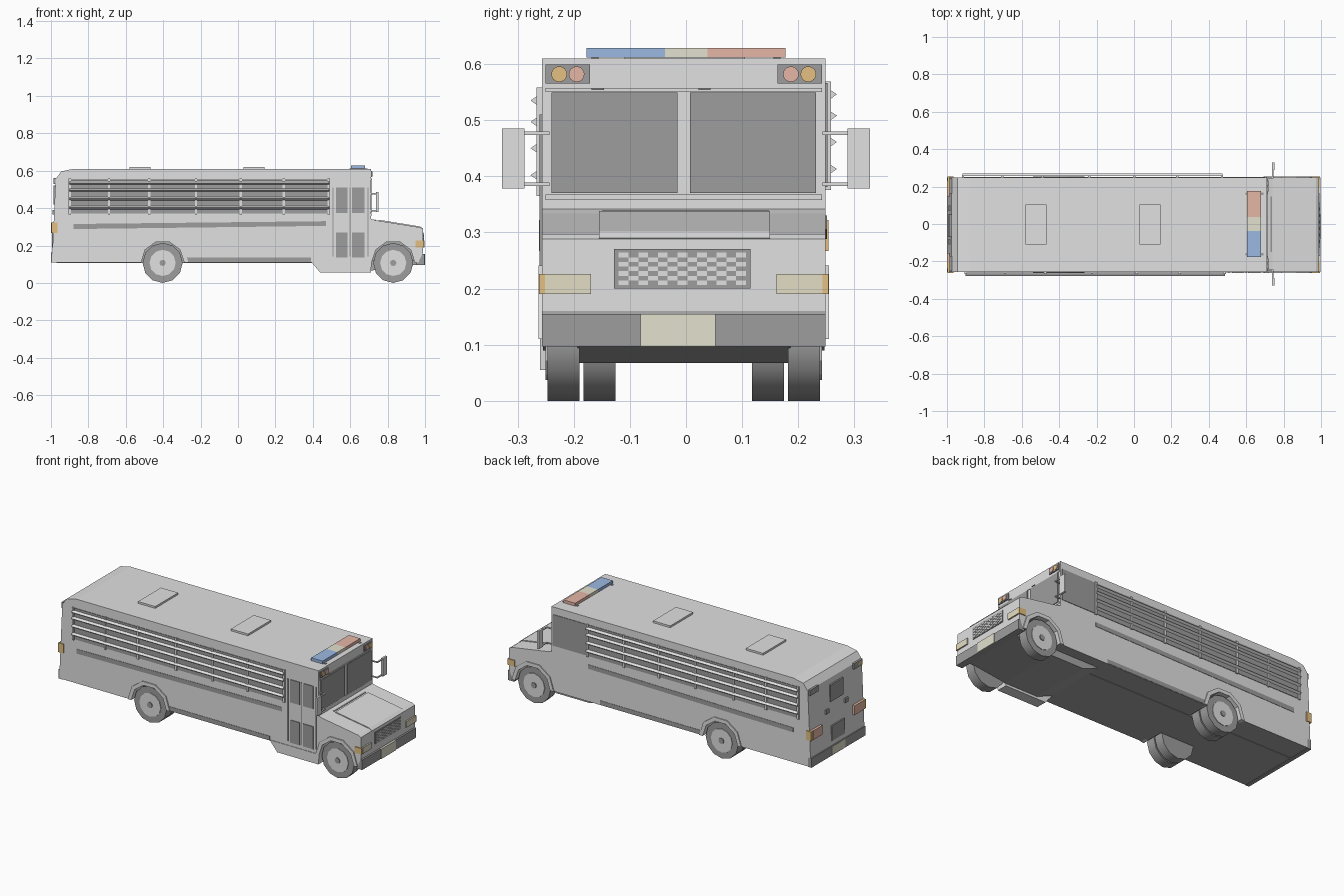
import bpy, bmesh, math
from mathutils import Matrix, Vector

old = bpy.data.objects.get("Cube")
if old:
    bpy.data.objects.remove(old)


def material(name, r, g, b):
    m = bpy.data.materials.new(name)
    m.use_nodes = True
    m.diffuse_color = (r, g, b, 1)
    m.node_tree.nodes["Principled BSDF"].inputs["Base Color"].default_value = (r, g, b, 1)
    return m


PAINT = material("light grey paint", 0.75, 0.75, 0.75)
DARK = material("dark grey", 0.34, 0.34, 0.34)
BELLY = material("underbody grey", 0.39, 0.39, 0.39)
AMBER = material("amber lens", 0.77, 0.53, 0.22)
RED = material("red lens", 0.78, 0.47, 0.38)
BLUE = material("blue lens", 0.33, 0.49, 0.77)
CREAM = material("cream", 0.77, 0.75, 0.61)
LAMP = material("headlight glass", 0.77, 0.73, 0.56)

MID, HALF = -0.004, 0.253        # centre line and half width of the body


def finish(name, bm, *mats):
    bmesh.ops.recalc_face_normals(bm, faces=bm.faces)
    me = bpy.data.meshes.new(name)
    bm.to_mesh(me)
    bm.free()
    for m in mats:
        me.materials.append(m)
    ob = bpy.data.objects.new(name, me)
    bpy.context.collection.objects.link(ob)
    return ob


def add_box(bm, x, y, z):
    size = [abs(a[1] - a[0]) for a in (x, y, z)]
    mid = [(a[0] + a[1]) / 2 for a in (x, y, z)]
    bmesh.ops.create_cube(bm, size=1, matrix=Matrix.Translation(mid) @ Matrix.Diagonal((*size, 1)))


def boxes(name, mat, *specs):
    bm = bmesh.new()
    for s in specs:
        add_box(bm, *s)
    return finish(name, bm, mat)


def prism(name, profile, y0, y1, *mats):
    """Extrude an (x, z) outline across the width."""
    bm = bmesh.new()
    face = bm.faces.new([bm.verts.new((x, y0, z)) for x, z in profile])
    ext = bmesh.ops.extrude_face_region(bm, geom=[face])
    bmesh.ops.translate(bm, vec=(0, y1 - y0, 0),
                        verts=[v for v in ext["geom"] if isinstance(v, bmesh.types.BMVert)])
    return finish(name, bm, *mats)


def disc(bm, centre, radius, depth, axis, sides):
    rot = Vector((0, 0, 1)).rotation_difference(Vector(axis)).to_matrix().to_4x4()
    bmesh.ops.create_cone(bm, cap_ends=True, segments=sides, radius1=radius, radius2=radius,
                          depth=depth, matrix=Matrix.Translation(centre) @ rot)


def arc(cx, r, n=5):
    """Half circle over a wheel, from rear to front."""
    return [(cx - r * math.cos(math.pi * i / n), 0.11 + r * math.sin(math.pi * i / n))
            for i in range(n + 1)]


REAR, FRONT = -0.403, 0.83

# Main shell with hood and wheel openings
outline = [(-0.995, 0.11)] + arc(REAR, 0.115) + arc(FRONT, 0.115)
outline += [(0.965, 0.11), (0.988, 0.16), (0.988, 0.288), (0.972, 0.297), (0.74, 0.334),
            (0.71, 0.342), (0.71, 0.61), (-0.88, 0.61), (-0.945, 0.596), (-0.975, 0.556)]
shell = prism("body_shell", outline, MID - HALF, MID + HALF, PAINT, BELLY)
for p in shell.data.polygons:
    if p.normal.z < -0.99 and p.center.z < 0.12:
        p.material_index = 1
boxes("underbody", BELLY, ((-0.97, 0.96), (-0.12, 0.112), (0.107, 0.25)))
prism("front_belly", [(0.4, 0.108), (0.5, 0.067), (0.72, 0.067), (0.955, 0.097), (0.955, 0.12), (0.4, 0.12)],
      -0.193, 0.186, BELLY)
prism("hood_panel", [(0.75, 0.325), (0.75, 0.338), (0.972, 0.302), (0.99, 0.29), (0.97, 0.285)],
      -0.155, 0.15, PAINT)
prism("cowl_vent", [(0.73, 0.33), (0.73, 0.339), (0.738, 0.337), (0.738, 0.33)], -0.15, 0.148, DARK)

# Wheels, arches and side trim, on both sides
for side, s in (("right", -1), ("left", 1)):
    def wide(a, b):
        return (MID + s * a, MID + s * b)

    for end, cx in (("rear", REAR), ("front", FRONT)):
        bm = bmesh.new()
        for off in [0.214] + ([0.15] if end == "rear" else []):
            disc(bm, (cx, MID + s * off, 0.107), 0.107, 0.057, (0, 1, 0), 12)
        tyre = finish(f"{side}_{end}_tyre", bm, DARK)
        for p in tyre.data.polygons:
            p.use_smooth = abs(p.normal.y) < 0.5
        for e in tyre.data.edges:
            ends = [tyre.data.vertices[i].co for i in e.vertices]
            e.use_edge_sharp = abs(ends[0].y - ends[1].y) < 0.001
        bm = bmesh.new()
        disc(bm, (cx, MID + s * 0.243, 0.107), 0.07, 0.006, (0, 1, 0), 12)
        finish(f"{side}_{end}_hub", bm, PAINT)
        bm = bmesh.new()
        disc(bm, (cx, MID + s * 0.247, 0.107), 0.017, 0.008, (0, 1, 0), 8)
        finish(f"{side}_{end}_hub_cap", bm, DARK)
        prism(f"{side}_{end}_arch", arc(cx, 0.138) + arc(cx, 0.115)[::-1],
              *wide(0.22, HALF + 0.006), PAINT)

    # Barred windows, the left set a little higher and further back
    end_x = 0.49 if s < 0 else 0.7
    lift, shift = (-0.005, 0) if s < 0 else (0.006, -0.014)
    boxes(f"{side}_window_band", DARK,
          ((-0.9 + shift, end_x), wide(0.25, 0.256), (0.375 + lift, 0.56 + lift)))
    posts = [x + shift for x in (-0.9, -0.69, -0.475, -0.225, 0.015, 0.245, 0.485)]
    boxes(f"{side}_window_posts", PAINT,
          *[((x - 0.006, x + 0.006), wide(0.25, 0.262), (0.37 + lift, 0.563 + lift)) for x in posts])
    bm = bmesh.new()
    for z in (0.54, 0.502, 0.455, 0.407):
        rings = []
        for x in (-0.902, 0.487):
            rings.append([bm.verts.new((x + shift, MID + s * o, z + lift + dz))
                          for o, dz in ((0.26, -0.009), (0.273, 0), (0.26, 0.009))])
        a, b = rings
        bm.faces.new(a)
        bm.faces.new(b)
        for i in range(3):
            j = (i + 1) % 3
            bm.faces.new((a[i], a[j], b[j], b[i]))
    finish(f"{side}_window_bars", bm, PAINT)

    prism(f"{side}_stripe", [(-0.88, 0.288), (0.47, 0.305), (0.47, 0.33), (-0.88, 0.315)],
          *wide(0.25, 0.255), DARK)
    boxes(f"{side}_lower_strip", DARK, ((-0.275, 0.39), wide(0.25, 0.255), (0.112, 0.137)))
    boxes(f"{side}_markers", AMBER, ((0.95, 0.994), wide(0.2, 0.258), (0.19, 0.226)),
          ((-0.998, -0.965), wide(0.2, 0.258), (0.267, 0.322)))
    boxes(f"{side}_headlight", LAMP, ((0.98, 0.996), wide(0.165, 0.247), (0.19, 0.226)))
    boxes(f"{side}_tail_light", RED, ((-1.0, -0.98), wide(0.15, 0.235), (0.267, 0.322)))

    # Warning lamps at the upper corners of both ends
    for end, x, z, d in (("front", 0.712, 0.582, 1), ("rear", -0.978, 0.545, -1)):
        boxes(f"{side}_{end}_lamp_plate", DARK,
              ((x - 0.008, x + 0.004), wide(0.167, 0.246), (z - 0.017, z + 0.017)))
        for nm, mat, off in (("amber", AMBER, 0.222), ("red", RED, 0.191)):
            bm = bmesh.new()
            disc(bm, (x + d * 0.004, MID + s * off, z), 0.014, 0.008, (1, 0, 0), 16)
            finish(f"{side}_{end}_{nm}_lamp", bm, mat)

    # Mirror on two arms
    boxes(f"{side}_mirror", PAINT, ((0.738, 0.75), (s * 0.288, s * 0.328), (0.378, 0.485)),
          *[((0.738, 0.746), (s * 0.245, s * 0.29), (z - 0.003, z + 0.003)) for z in (0.386, 0.477)],
          *[((0.705, 0.746), (s * 0.243, s * 0.251), (z - 0.003, z + 0.003)) for z in (0.386, 0.477)])

    # Windscreen pane, one per side
    boxes(f"{side}_windscreen", DARK, ((0.705, 0.715), wide(0.011, 0.236), (0.37, 0.549)))

boxes("windscreen_frame", PAINT, ((0.705, 0.713), (-0.25, 0.242), (0.358, 0.368)),
      ((0.705, 0.713), (-0.25, 0.242), (0.55, 0.557)))
boxes("wiper_mounts", DARK, *[((0.71, 0.716), (y, y + 0.022), (0.554, 0.557)) for y in (-0.168, 0.022)])

# Entrance door and step on the right side
right = (MID - HALF - 0.004, MID - HALF + 0.01)
boxes("door_panes", DARK, *[(x, right, z) for x in ((0.525, 0.586), (0.61, 0.677))
                            for z in ((0.375, 0.51), (0.136, 0.27))])
boxes("door_seams", DARK, *[((x, x + 0.005), right, (0.14, 0.51)) for x in (0.506, 0.597, 0.692)])
prism("door_step", [(0.39, 0.115), (0.44, 0.055), (0.71, 0.055), (0.715, 0.115)], -0.26, -0.195, PAINT)

# Grille with checker inserts
boxes("grille", DARK, ((0.98, 0.992), (-0.128, 0.115), (0.2, 0.27)))
rows, cols = 7, 13
w, h = 0.227 / cols, 0.058 / rows
boxes("grille_checks", PAINT, *[((0.985, 0.994), (-0.12 + c * w, -0.12 + (c + 1) * w),
                                 (0.206 + r * h, 0.206 + (r + 1) * h))
                                for r in range(rows) for c in range(cols) if (r + c) % 2 == 0])

# Bumpers and number plates
boxes("front_bumper", DARK, ((0.955, 0.996), (-0.257, 0.249), (0.097, 0.155)))
boxes("rear_bumper", DARK, ((-0.999, -0.975), (-0.257, 0.249), (0.108, 0.163)))
boxes("number_plates", CREAM, ((0.99, 1.0), (-0.081, 0.053), (0.097, 0.155)),
      ((-1.0, -0.99), (-0.07, 0.06), (0.112, 0.16)))

# Rear door windows and latches
boxes("rear_door_windows", DARK, ((-0.986, -0.97), (-0.07, 0.05), (0.42, 0.52)),
      ((-0.995, -0.97), (-0.07, 0.05), (0.19, 0.28)))
boxes("rear_door_latches", DARK, *[((-0.992, -0.97), (y, y + 0.03), (0.365, 0.39)) for y in (-0.11, 0.07)])

# Roof hatches and light bar
boxes("roof_hatches", PAINT, *[((x, x + 0.113), (-0.11, 0.105), (0.6, 0.621)) for x in (-0.58, 0.03)])
boxes("light_bar_feet", DARK, *[((0.595, 0.693), (y - 0.006, y + 0.006), (0.6, 0.613)) for y in (-0.162, 0.162)])
for nm, mat, y0, y1 in (("blue", BLUE, -0.177, -0.037), ("centre", CREAM, -0.037, 0.038), ("red", RED, 0.038, 0.177)):
    boxes(f"light_bar_{nm}", mat, ((0.605, 0.68), (y0, y1), (0.612, 0.629)))
